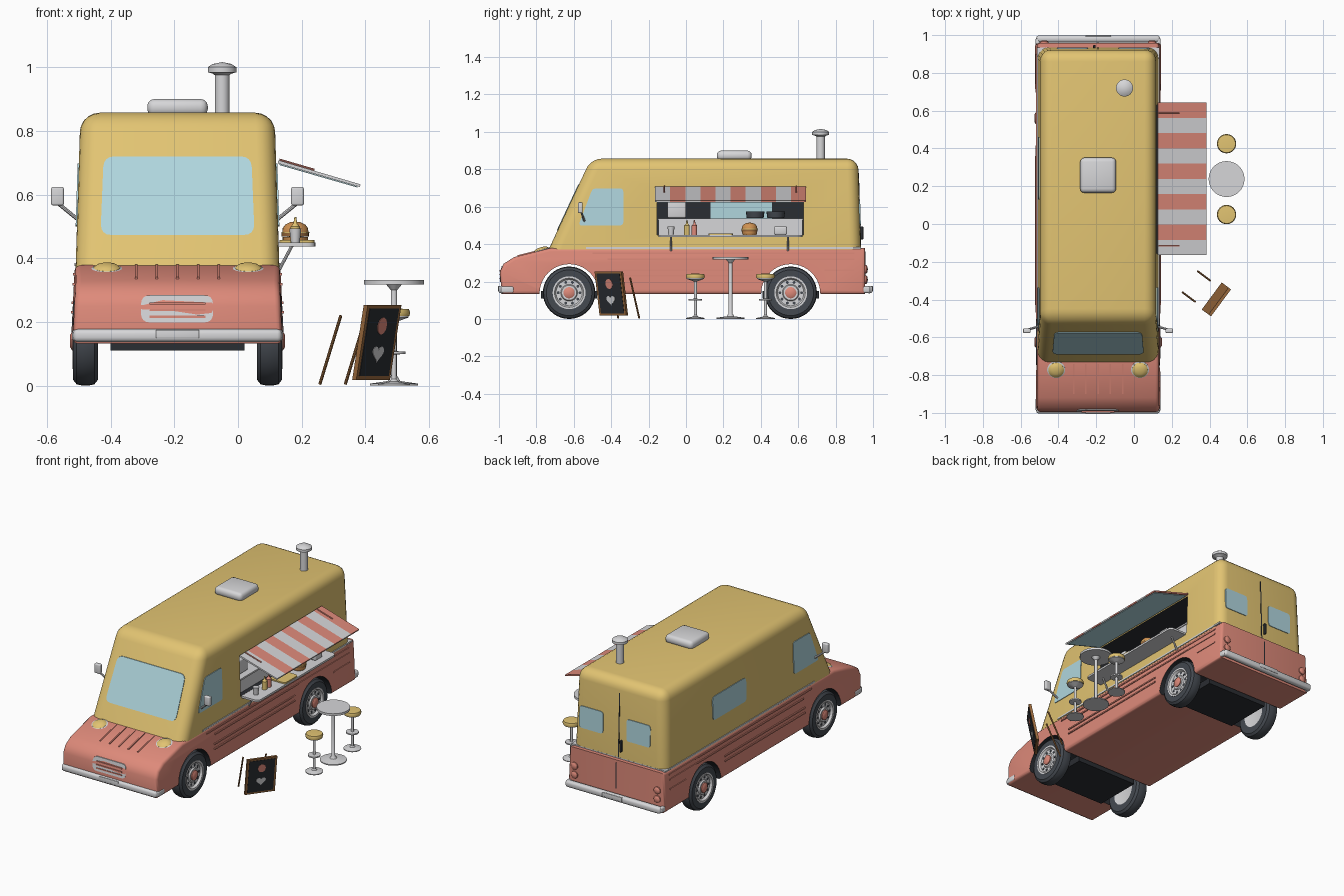
import bpy, bmesh, math
from mathutils import Vector as V

if "Cube" in bpy.data.objects:
    bpy.data.objects.remove(bpy.data.objects["Cube"])

CX = -0.19  # centre line of the truck


def mat(name, r, g, b):
    m = bpy.data.materials.new(name)
    lin = [((c / 255 + 0.055) / 1.055) ** 2.4 for c in (r, g, b)]
    m.diffuse_color = (*lin, 1)
    m.use_nodes = True
    m.node_tree.nodes["Principled BSDF"].inputs["Base Color"].default_value = m.diffuse_color
    return m


YELLOW = mat("mustard", 226, 196, 114)
SALMON = mat("salmon", 222, 138, 122)
GREY = mat("light_grey", 214, 214, 216)
GLASS = mat("pale_glass", 176, 214, 222)
TYRE = mat("rubber", 68, 73, 80)
DARK = mat("charcoal", 42, 45, 50)
WOOD = mat("wood", 152, 104, 60)
BUN = mat("bun", 208, 146, 82)


def make(name, bm, *mats):
    bmesh.ops.recalc_face_normals(bm, faces=bm.faces[:])
    me = bpy.data.meshes.new(name)
    bm.to_mesh(me)
    bm.free()
    ob = bpy.data.objects.new(name, me)
    bpy.context.collection.objects.link(ob)
    for m in mats:
        me.materials.append(m)
    return ob


def rounded(pts, r, n=4):
    """Polygon with its corners rounded off."""
    out, pts = [], [V(p) for p in pts]
    for i, p in enumerate(pts):
        a = p + (pts[i - 1] - p).normalized() * r
        b = p + (pts[(i + 1) % len(pts)] - p).normalized() * r
        out += [a * (1 - t) ** 2 + p * 2 * t * (1 - t) + b * t * t for t in [k / n for k in range(n + 1)]]
    return out


def rect(a0, b0, a1, b1):
    return [(a0, b0), (a1, b0), (a1, b1), (a0, b1)]


def plate(name, pts, c0, c1, m, fn, bevel=0):
    """Polygon extruded from depth c0 to c1, mapped to space by fn(a, b, c)."""
    bm = bmesh.new()
    lo, hi = [[bm.verts.new(fn(p[0], p[1], c)) for p in pts] for c in (c0, c1)]
    caps = [bm.faces.new(lo), bm.faces.new(hi)]
    for i in range(len(pts)):
        bm.faces.new((lo[i - 1], lo[i], hi[i], hi[i - 1]))
    if bevel:
        es = list({e for f in caps for e in f.edges})
        bmesh.ops.bevel(bm, geom=es, offset=bevel, segments=3, profile=0.5, affect='EDGES')
    return make(name, bm, m)


def box(name, c, s, m, bevel=0):
    bm = bmesh.new()
    bmesh.ops.create_cube(bm, size=1)
    for v in bm.verts:
        v.co = V(c) + V([v.co[i] * s[i] for i in range(3)])
    if bevel:
        bmesh.ops.bevel(bm, geom=bm.edges[:], offset=bevel, segments=3, profile=0.5, affect='EDGES')
    return make(name, bm, m)


def lathe(name, prof, loc, m, axis=(0, 0, 1), n=32):
    """Spin (radius, height) points about an axis."""
    q = V(axis).to_track_quat('Z', 'Y')
    bm = bmesh.new()
    rings = [[bm.verts.new(V(loc) + q @ V((r * math.cos(t), r * math.sin(t), h)))
              for t in [k * math.tau / n for k in range(n)]] for r, h in prof]
    for A, B in zip(rings, rings[1:]):
        for i in range(n):
            bm.faces.new((A[i - 1], A[i], B[i], B[i - 1]))
    bmesh.ops.remove_doubles(bm, verts=bm.verts[:], dist=1e-6)
    return make(name, bm, m)


def rod(name, p, q, r, m, n=16):
    d = V(q) - V(p)
    return lathe(name, [(0, 0), (r, 0), (r, d.length), (0, d.length)], p, m, d, n)


def cut(ob, cutter):
    md = ob.modifiers.new("cut", 'BOOLEAN')
    md.operation, md.solver, md.object = 'DIFFERENCE', 'EXACT', cutter
    md.material_mode = 'TRANSFER'
    bpy.context.view_layer.objects.active = ob
    bpy.ops.object.modifier_apply(modifier=md.name)
    bpy.data.objects.remove(cutter)


# Surface maps for panels lying on the body
def half(z): return 0.32 - (z - 0.37) * 0.031
def front_y(z): return -0.735 + (z - 0.37) * 0.466
def rear_y(z): return 0.935 - (z - 0.37) * 0.03
def on_side(s): return lambda y, z, d: (CX + s * (half(z) + d), y, z)
def on_front(x, z, d): return (x, front_y(z) - d, z)
def on_rear(x, z, d): return (x, rear_y(z) + d, z)
def hood_z(y): return 0.376 + (y + 0.73) * 0.25


# Upper body shell: tapered box with rounded roof and corners
bm = bmesh.new()
bmesh.ops.create_cube(bm, size=2)
for v in bm.verts:
    z = 0.37 if v.co.z < 0 else 0.857
    v.co = (CX + v.co.x * half(z), front_y(z) if v.co.y < 0 else rear_y(z), z)
edges = [e for e in bm.edges if max(v.co.z for v in e.verts) > 0.5]
bmesh.ops.bevel(bm, geom=edges, offset=0.06, segments=5, profile=0.5, affect='EDGES')
upper = make("upper_body", bm, YELLOW)
cut(upper, box("hatch_cutter", (-0.05, 0.237, 0.572), (0.7, 0.785, 0.245), DARK))

# Lower body with sloping hood and wheel wells
prof = [(-0.73, 0.378), (-0.92, 0.33), (-0.975, 0.295), (-0.995, 0.25), (-0.985, 0.132), (0.958, 0.132), (0.958, 0.378)]


def lower_map(y, z, c):
    k = 0.985 if y < -0.9 else 1
    return (CX + c * k * (0.335 - (z - 0.13) * 0.05), y, z)


lower = plate("lower_body", prof, -1, 1, SALMON, lower_map, 0.018)
for y in (-0.625, 0.56):
    cut(lower, rod("well_cutter", (-1, y, 0.135), (1, y, 0.135), 0.158, DARK, 40))
    box("axle_cover", (CX, y, 0.13), (0.42, 0.3, 0.04), DARK)
    for s in (-1, 1):
        x = CX + s * 0.289
        lathe("tyre", [(0.08, -0.038), (0.122, -0.039), (0.136, -0.028), (0.14, -0.01), (0.14, 0.01),
                       (0.136, 0.028), (0.122, 0.039), (0.08, 0.038)], (x, y, 0.14), TYRE, (s, 0, 0), 40)
        lathe("rim", [(0, -0.03), (0.08, -0.036), (0.088, -0.038), (0.088, 0.041), (0.078, 0.041),
                      (0.07, 0.028), (0.045, 0.028), (0.04, 0.036), (0, 0.036)], (x, y, 0.14), GREY, (s, 0, 0))
        lathe("hub_cap", [(0.03, 0.03), (0.03, 0.042), (0.02, 0.048), (0, 0.049)], (x, y, 0.14), SALMON, (s, 0, 0))
        for k in range(10):
            a = k * math.tau / 10
            p = V((x + s * 0.026, y + 0.058 * math.cos(a), 0.14 + 0.058 * math.sin(a)))
            rod("rim_hole", p, p + V((s * 0.004, 0, 0)), 0.008, TYRE, 8)

# Belt trim and pressed side ridges
box("belt_trim", (CX, 0.2, 0.38), (0.648, 1.47, 0.01), GREY)
for s in (-1, 1):
    for z, y0, y1 in ((0.35, -0.5, 0.9), (0.318, -0.42, 0.9), (0.26, -0.43, 0.36), (0.23, -0.43, 0.36), (0.26, 0.74, 0.9)):
        box("side_ridge", (CX + s * (0.335 - (z - 0.13) * 0.05), (y0 + y1) / 2, z), (0.008, y1 - y0, 0.008), SALMON)

# Windows
plate("windshield", rounded([(-0.432, 0.473), (0.052, 0.473), (0.042, 0.72), (-0.422, 0.72)], 0.035), -0.01, 0.004, GLASS, on_front)
for s in (-1, 1):
    plate("cab_window", rounded([(-0.575, 0.5), (-0.335, 0.5), (-0.335, 0.697), (-0.5, 0.697)], 0.018), -0.01, 0.004, GLASS, on_side(s))
plate("side_window", rounded(rect(0.13, 0.515, 0.46, 0.66), 0.025), -0.01, 0.004, GLASS, on_side(-1))
box("inner_window", (-0.398, 0.295, 0.59), (0.006, 0.33, 0.14), GLASS)
for x in (-0.325, -0.055 + 0.055):
    plate("rear_window", rounded(rect(x - 0.082, 0.5, x + 0.082, 0.635), 0.02), -0.01, 0.004, GLASS, on_rear)

# Rear doors, tail lights
plate("door_seam", rect(CX - 0.003, 0.385, CX + 0.003, 0.78), -0.01, 0.002, DARK, on_rear)
box("lower_door_seam", (CX, 0.958, 0.28), (0.005, 0.004, 0.16), DARK)
box("door_handle", (CX - 0.02, 0.938, 0.46), (0.012, 0.02, 0.07), DARK, 0.004)
for s in (-1, 1):
    for z in (0.21, 0.265):
        lathe("tail_light", [(0.022, 0), (0.022, 0.01), (0.014, 0.016), (0, 0.017)], (CX + s * 0.285, 0.955, z), SALMON, (0, 1, 0), 20)

# Bumpers, plate, grille
for name, y in (("front_bumper", -0.985), ("rear_bumper", 0.98)):
    box(name, (CX, y, 0.157), (0.655, 0.036, 0.04), GREY, 0.014)
    s = 1 if y > 0 else -1
    box("number_plate", (CX, y + s * 0.016, 0.162), (0.135, 0.008, 0.026), GREY, 0.002)
    for e in (-1, 1):
        box("bumper_end", (CX + e * 0.32, y - s * 0.03, 0.157), (0.022, 0.07, 0.036), GREY, 0.009)
plate("grille", rounded(rect(-0.305, 0.198, -0.078, 0.284), 0.03), -0.03, 0.005, GREY,
      lambda x, z, d: (x, -0.99 - d + max(0, z - 0.25) * 0.3, z))
for z in (0.216, 0.237, 0.258):
    box("grille_slot", (CX, -0.992, z), (0.175, 0.012, 0.007), SALMON)

# Hood ridges and headlights
for x in (-0.32, -0.255, -0.19, -0.125, -0.06):
    plate("hood_ridge", [(-0.74, 0), (-0.9, 0), (-0.9, 0.01), (-0.74, 0.01)], x - 0.004, x + 0.004, SALMON,
          lambda y, h, c: (c, y, hood_z(y) + h - 0.003))
for s in (-1, 1):
    p = (CX + s * 0.222, -0.77, hood_z(-0.77) - 0.008)
    lathe("headlight_ring", [(0.048, 0), (0.048, 0.01), (0.04, 0.013)], p, GREY, (0, -0.3, 1))
    lathe("headlight", [(0.043, 0.006), (0.041, 0.013), (0.032, 0.02), (0.018, 0.025), (0, 0.026)], p, YELLOW, (0, -0.3, 1))

# Mirrors
for s in (-1, 1):
    box("mirror", (CX + s * 0.377, -0.565, 0.595), (0.04, 0.024, 0.058), GREY, 0.006)
    rod("mirror_arm", (CX + s * 0.305, -0.54, 0.515), (CX + s * 0.375, -0.56, 0.572), 0.006, GREY, 8)

# Roof vent and chimney
box("roof_vent", (-0.19, 0.258, 0.873), (0.19, 0.186, 0.054), GREY, 0.022)
lathe("chimney", [(0.023, 0.84), (0.023, 0.975), (0.03, 0.98), (0.045, 0.984), (0.045, 1.0), (0.03, 1.01), (0, 1.016)], (-0.05, 0.72, 0), GREY)

# Striped awning with a glazed hatch underneath
bm = bmesh.new()
N, Y0, Y1 = 10, -0.165, 0.642
rows = [[bm.verts.new((x, Y0 + (Y1 - Y0) * i / N, z)) for x, z in ((0.125, 0.698), (0.383, 0.624), (0.385, 0.632), (0.127, 0.708))]
        for i in range(N + 1)]
for i in range(N):
    for k in range(4):
        bm.faces.new((rows[i][k - 1], rows[i][k], rows[i + 1][k], rows[i + 1][k - 1])).material_index = i % 2
bm.faces.new(rows[0])
bm.faces.new(rows[-1]).material_index = 1
make("awning", bm, GREY, SALMON)
plate("hatch_glass", rect(Y0 + 0.01, 0, Y1 - 0.01, 1), 0.0005, 0.004, GLASS,
      lambda y, t, c: (0.13 + 0.245 * t, y, 0.6965 - 0.0703 * t - c))
for y in (-0.115, 0.59):
    rod("awning_arm", (0.13, y, 0.709), (0.24, y, 0.677), 0.004, SALMON, 8)

# Serving counter, inner worktop and brackets
plate("serving_shelf", rounded(rect(0.1, -0.148, 0.243, 0.622), 0.03), 0.437, 0.449, GREY, lambda x, y, z: (x, y, z))
box("counter_front", (0.085, 0.237, 0.49), (0.03, 0.77, 0.085), GREY)
box("worktop", (0.02, 0.237, 0.533), (0.17, 0.775, 0.01), GREY)
for y in (-0.08, 0.545):
    rod("shelf_bracket", (0.13, y, 0.365), (0.17, y, 0.44), 0.005, GREY, 8)
box("cooker", (0.02, -0.05, 0.585), (0.1, 0.1, 0.09), GREY, 0.008)
for y in (0.37, 0.48):
    lathe("pan", [(0, 0), (0.045, 0), (0.05, 0.035), (0.046, 0.035), (0.04, 0.008), (0, 0.008)], (0.02, y, 0.539), TYRE, n=20)

# Food and condiments
lathe("cup", [(0, 0), (0.014, 0), (0.019, 0.045), (0, 0.045)], (0.18, -0.08, 0.449), GREY, n=16)
for y, m in ((0.005, YELLOW), (0.045, SALMON)):
    lathe("sauce_bottle", [(0, 0), (0.015, 0), (0.015, 0.05), (0.006, 0.06), (0.003, 0.08), (0, 0.08)], (0.18, y, 0.449), m, n=16)
plate("serving_tray", rounded(rect(0.13, 0.12, 0.24, 0.25), 0.02), 0.449, 0.457, YELLOW, lambda x, y, z: (x, y, z))
for name, m, pr in (("bottom_bun", BUN, [(0, 0), (0.036, 0), (0.04, 0.008), (0.04, 0.018), (0, 0.018)]),
                    ("patty", WOOD, [(0, 0.018), (0.043, 0.019), (0.043, 0.03), (0, 0.03)]),
                    ("cheese", YELLOW, [(0, 0.03), (0.044, 0.03), (0.044, 0.034), (0, 0.034)]),
                    ("top_bun", BUN, [(0, 0.034), (0.041, 0.034), (0.04, 0.045), (0.031, 0.057), (0.016, 0.064), (0, 0.066)])):
    lathe(name, pr, (0.18, 0.34, 0.449), m, n=20)
box("napkin_box", (0.18, 0.505, 0.472), (0.05, 0.07, 0.045), GREY, 0.008)

# Bistro table and stools
lathe("table", [(0, 0), (0.076, 0), (0.076, 0.006), (0.02, 0.014), (0.01, 0.03), (0.01, 0.3), (0.025, 0.318),
                (0.095, 0.318), (0.095, 0.332), (0, 0.332)], (0.49, 0.238, 0), GREY)
for y in (0.425, 0.05):
    lathe("stool_leg", [(0, 0), (0.05, 0), (0.05, 0.005), (0.015, 0.012), (0.008, 0.02), (0.008, 0.098), (0.036, 0.099),
                        (0.036, 0.107), (0.008, 0.108), (0.008, 0.2), (0.046, 0.214), (0.046, 0.222), (0, 0.222)], (0.49, y, 0), GREY)
    lathe("stool_seat", [(0, 0.218), (0.048, 0.218), (0.051, 0.228), (0.047, 0.24), (0, 0.243)], (0.49, y, 0), YELLOW)

# Leaning chalkboard sign
d, n = V((0.595, 0.804, 0)), V((0.804, -0.595, 0))
u = (n * 0.045 + V((0, 0, 0.235))).normalized()
base = V((0.418, -0.386, 0.018))


def on_sign(a, b, c): return base + d * a + u * b + n * c


plate("sign_frame", rect(-0.089, 0, 0.089, 0.24), -0.008, 0.008, WOOD, on_sign)
plate("sign_board", rect(-0.077, 0.012, 0.077, 0.228), 0.006, 0.01, DARK, on_sign)
ts = [k * math.tau / 28 for k in range(28)]
plate("chalk_heart", [(0.0018 * 16 * math.sin(t) ** 3, 0.085 + 0.0018 * (13 * math.cos(t) - 5 * math.cos(2 * t)
      - 2 * math.cos(3 * t) - math.cos(4 * t))) for t in ts], 0.008, 0.012, GREY, on_sign)
plate("chalk_treat", [(0.023 * math.cos(t), 0.172 + 0.027 * math.sin(t)) for t in ts], 0.008, 0.012, SALMON, on_sign)
for x, y in ((0.257, -0.362), (0.337, -0.25)):
    rod("sign_leg", (x, y, 0.004), (x + 0.066, y - 0.049, 0.22), 0.005, WOOD, 8)

# Smooth curved surfaces, keep hard edges
bpy.ops.object.select_all(action='SELECT')
bpy.context.view_layer.objects.active = upper
bpy.ops.object.shade_smooth_by_angle(angle=math.radians(35))
